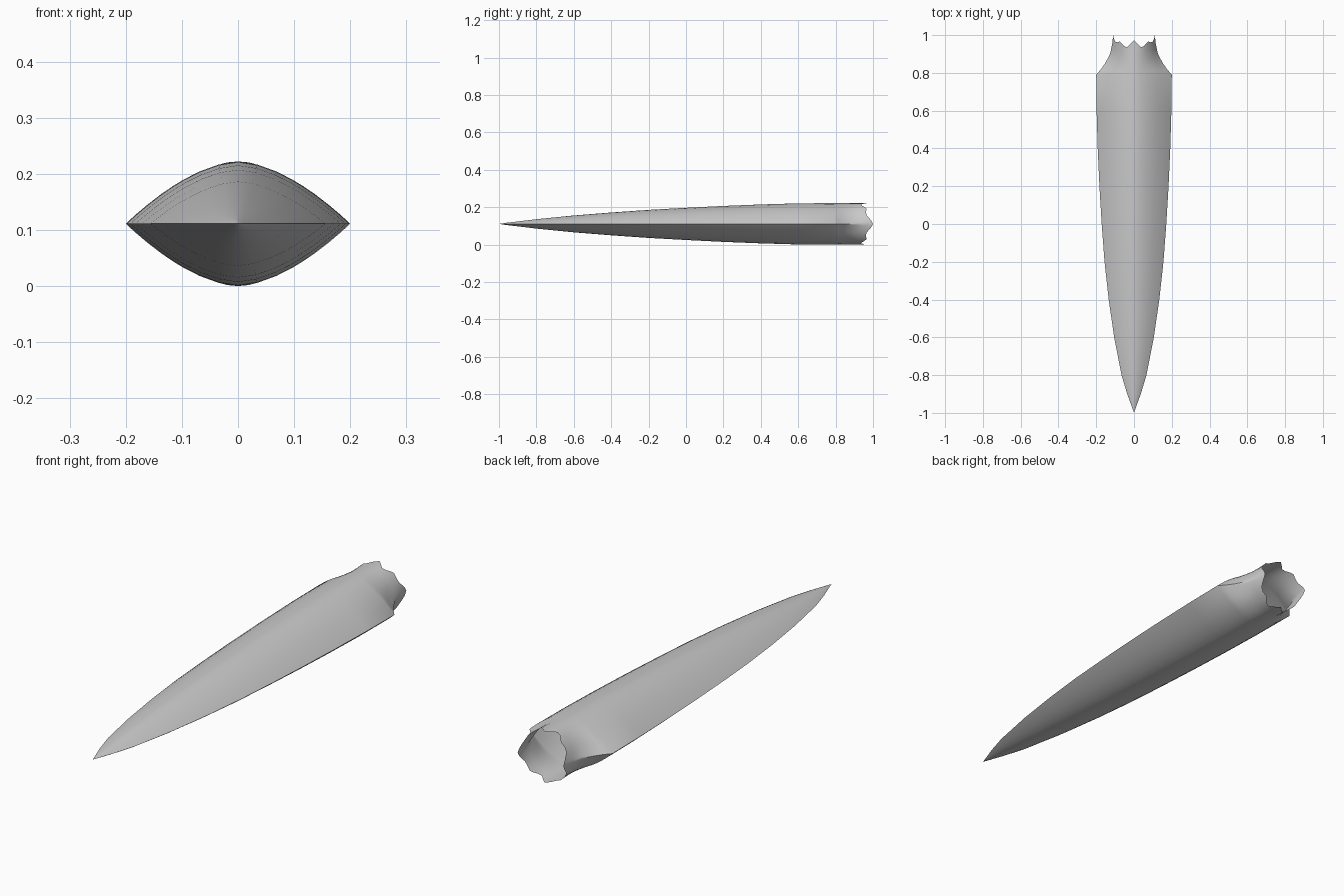
import bpy, bmesh, math

cube = bpy.data.objects.get("Cube")
if cube:
    bpy.data.objects.remove(cube, do_unlink=True)

mat = bpy.data.materials.new("pale grey")
mat.use_nodes = True
grey = (0.6, 0.6, 0.6, 1)
mat.diffuse_color = grey
mat.node_tree.nodes["Principled BSDF"].inputs["Base Color"].default_value = grey

MID = 0.111     # height of the cutting edges
NECK = 0.79     # where the blade begins to pinch in

# Blade stations: y, half width, half height
blade = [(-0.96, 0.014, 0.006), (-0.9, 0.036, 0.013), (-0.8, 0.066, 0.025),
         (-0.6, 0.105, 0.045), (-0.4, 0.134, 0.061), (-0.2, 0.156, 0.075),
         (0, 0.171, 0.086), (0.2, 0.183, 0.096), (0.4, 0.192, 0.104),
         (0.6, 0.198, 0.11), (NECK, 0.2, MID)]
# Neck stations: fraction of the way to the broken rim, half width
neck = [(0.14, 0.175), (0.29, 0.153), (0.52, 0.127), (0.76, 0.116), (1, 0.11)]
# Broken rim over one quarter: angle, y
rim = [(0, 1.0), (8, 0.992), (17, 0.978), (25, 0.965), (36, 0.962), (47, 0.966),
       (55, 0.954), (61, 0.942), (70, 0.936), (80, 0.955), (90, 0.972)]

# Mirror the quarter around the full section
half = rim + [(180 - a, y) for a, y in rim[-2::-1]]
full = half + [(360 - a, y) for a, y in half[-2:0:-1]]


def section_point(angle, w, h, roundness):
    """Point on a section that goes from a sharp lens (0) to an ellipse (1)."""
    t = math.radians(angle)
    u = abs(math.cos(t))
    power = 1.7 + 0.3 * roundness
    z = h * max(0, 1 - u ** power) ** (1 - 0.5 * roundness)
    return w * math.cos(t), MID + math.copysign(z, math.sin(t))


bm = bmesh.new()
rings = []


def add_ring(w, h, roundness, y_at):
    ring = []
    for angle, rim_y in full:
        x, z = section_point(angle, w, h, roundness)
        ring.append(bm.verts.new((x, y_at(rim_y), z)))
    rings.append(ring)


for y, w, h in blade:
    add_ring(w, h, 0, lambda r: y)
for s, w in neck:
    add_ring(w, MID, s, lambda r: NECK + (r - NECK) * s)

# Point of the blade, then the open skin
tip = bm.verts.new((0, -1, MID))
n = len(full)
for j in range(n):
    k = (j + 1) % n
    bm.faces.new((tip, rings[0][j], rings[0][k]))
    for a, b in zip(rings, rings[1:]):
        bm.faces.new((a[j], b[j], b[k], a[k]))

mesh = bpy.data.meshes.new("spear_blade")
bm.to_mesh(mesh)
bm.free()
mesh.materials.append(mat)
spear_blade = bpy.data.objects.new("spear_blade", mesh)
bpy.context.collection.objects.link(spear_blade)

bpy.ops.object.select_all(action='DESELECT')
spear_blade.select_set(True)
bpy.context.view_layer.objects.active = spear_blade
bpy.ops.object.shade_smooth_by_angle(angle=math.radians(40))
